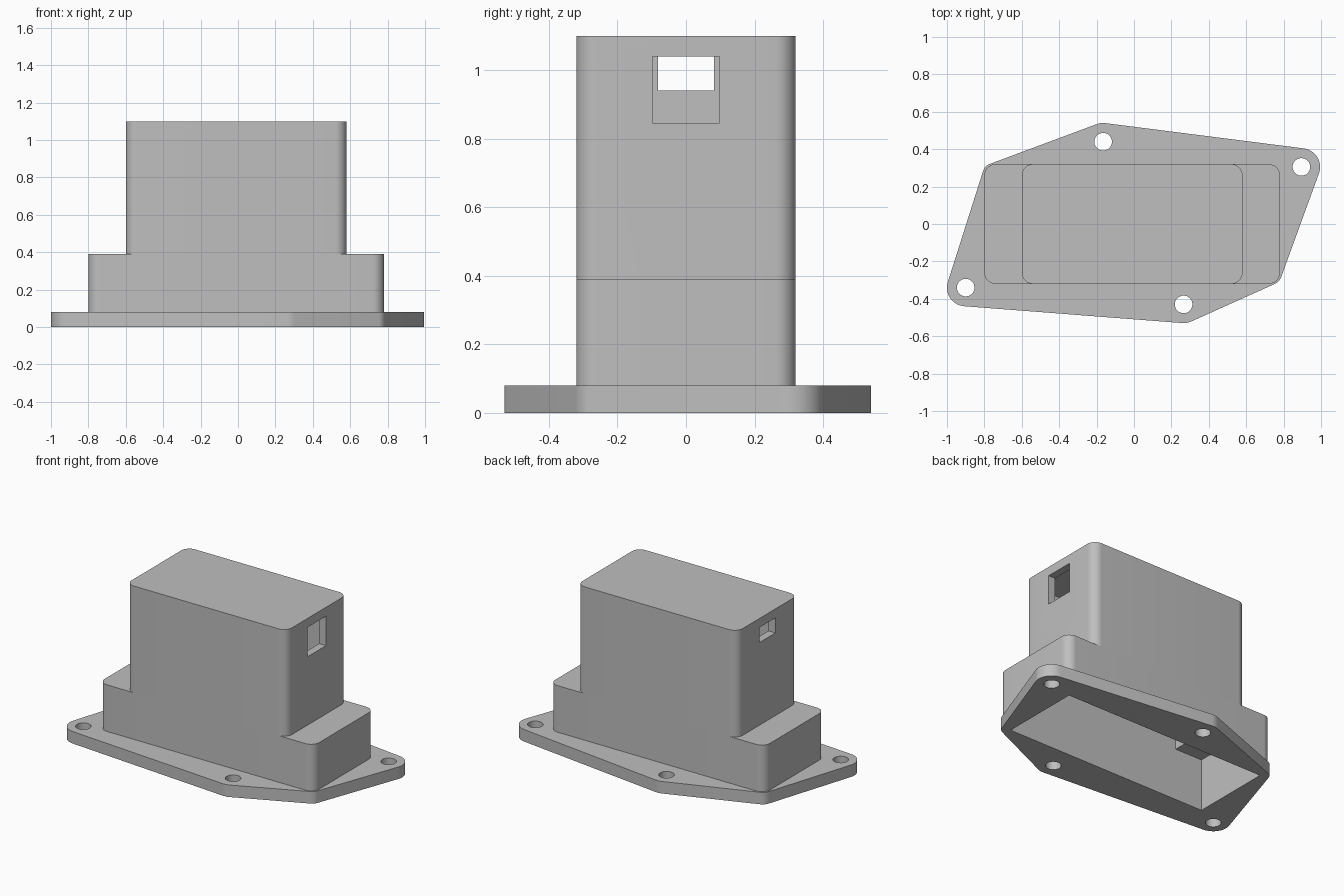
import bpy, bmesh, math
from mathutils import Vector
from mathutils.geometry import convex_hull_2d

if "Cube" in bpy.data.objects:
    bpy.data.objects.remove(bpy.data.objects["Cube"])

grey = bpy.data.materials.new("light grey plastic")
grey.use_nodes = True
colour = (0.52, 0.52, 0.52, 1)
grey.diffuse_color = colour
grey.node_tree.nodes["Principled BSDF"].inputs["Base Color"].default_value = colour


def circle(x, y, r, n=48):
    return [Vector((x + r * math.cos(2 * math.pi * i / n),
                    y + r * math.sin(2 * math.pi * i / n))) for i in range(n)]


def hull(circles):
    """Convex outline wrapped tightly around a set of circles."""
    points = [p for c in circles for p in circle(*c)]
    return [points[i] for i in convex_hull_2d(points)]


def rounded_rect(x0, x1, y, r):
    return hull([(px, py, r) for px in (x0 + r, x1 - r) for py in (r - y, y - r)])


def rect(x0, x1, y):
    return [Vector(p) for p in ((x0, -y), (x1, -y), (x1, y), (x0, y))]


def prism(name, outline, z0, z1):
    bm = bmesh.new()
    face = bm.faces.new([bm.verts.new((p.x, p.y, z0)) for p in outline])
    ext = bmesh.ops.extrude_face_region(bm, geom=[face])
    top = [v for v in ext["geom"] if isinstance(v, bmesh.types.BMVert)]
    bmesh.ops.translate(bm, vec=(0, 0, z1 - z0), verts=top)
    bmesh.ops.recalc_face_normals(bm, faces=bm.faces)
    mesh = bpy.data.meshes.new(name)
    bm.to_mesh(mesh)
    bm.free()
    mesh.materials.append(grey)
    obj = bpy.data.objects.new(name, mesh)
    bpy.context.collection.objects.link(obj)
    return obj


def finish(obj, cutters):
    """Cut the openings, then smooth only the rounded corners."""
    bpy.ops.object.select_all(action="DESELECT")
    obj.select_set(True)
    bpy.context.view_layer.objects.active = obj
    for cutter in cutters:
        mod = obj.modifiers.new("cut", "BOOLEAN")
        mod.operation = "DIFFERENCE"
        mod.solver = "EXACT"
        mod.object = cutter
        bpy.ops.object.modifier_apply(modifier=mod.name)
    bpy.ops.object.shade_smooth_by_angle(angle=math.radians(30))


# Mounting flange wraps the four screw bosses and two corners of the housing
screws = [(0.895, 0.305), (-0.165, 0.44), (-0.9, -0.34), (0.265, -0.43)]
corners = [(0.73, -0.265, 0.06), (-0.75, 0.265, 0.06)]
flange = prism("mounting_flange", hull([(x, y, 0.1) for x, y in screws] + corners), 0, 0.08)

# Stepped housing
base = prism("housing_base", rounded_rect(-0.8, 0.78, 0.32, 0.06), 0.08, 0.39)
tower = prism("housing_tower", rounded_rect(-0.6, 0.58, 0.32, 0.06), 0.39, 1.1)

# Cutters for the hollow interior, screw holes and cable windows
lower = prism("lower_cavity", rect(-0.75, 0.73, 0.27), -0.1, 0.345)
upper = prism("upper_cavity", rect(-0.55, 0.53, 0.27), 0.2, 1.05)
holes = [prism("screw_hole", circle(x, y, 0.047), -0.1, 0.2) for x, y in screws]
tall_window = prism("tall_window", rect(0.4, 0.7, 0.097), 0.845, 1.04)
small_window = prism("small_window", rect(-0.7, -0.4, 0.082), 0.94, 1.04)

finish(flange, [lower] + holes)
finish(base, [lower, upper])
finish(tower, [upper, tall_window, small_window])

for cutter in [lower, upper, tall_window, small_window] + holes:
    bpy.data.objects.remove(cutter)
